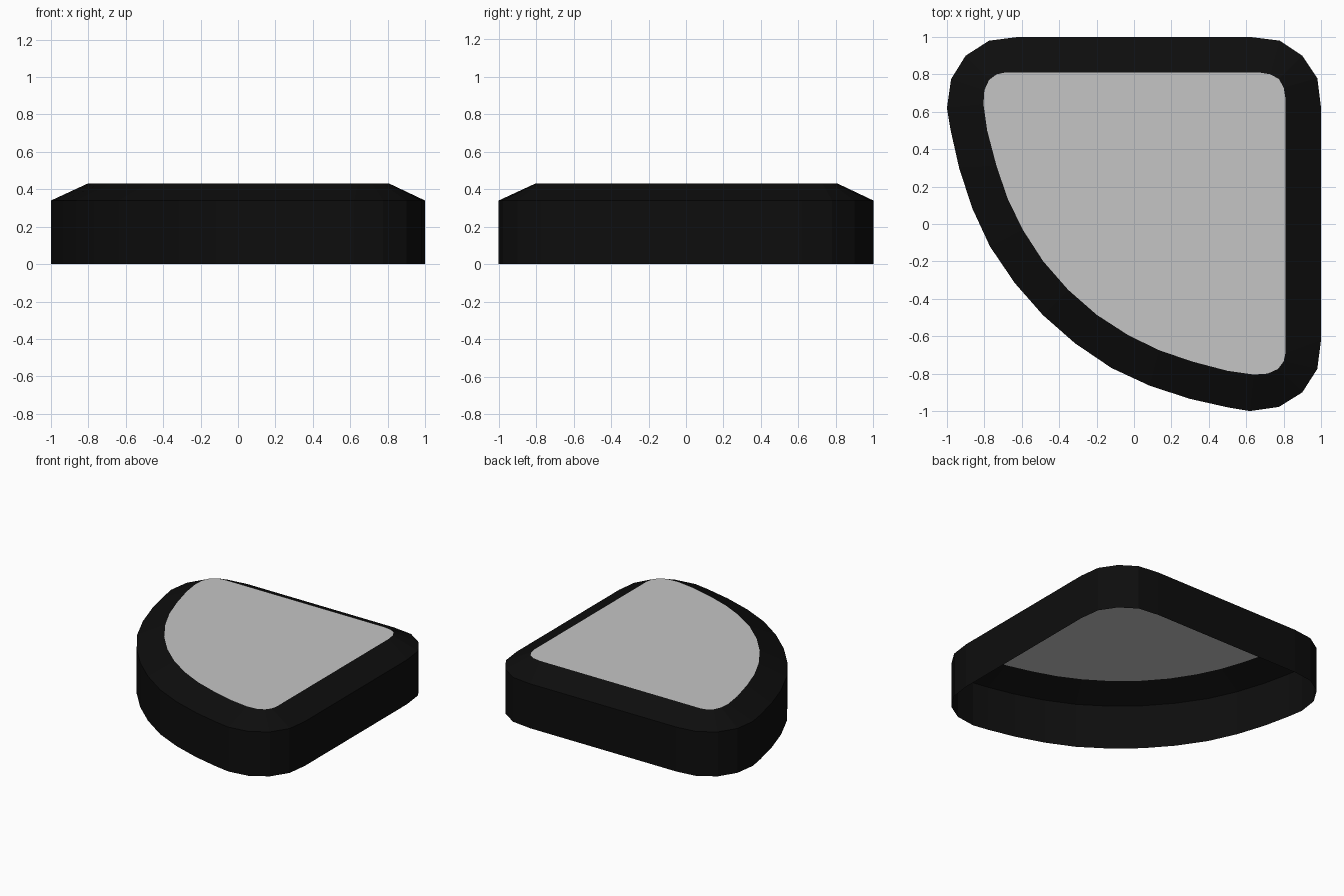
import bpy

if "Cube" in bpy.data.objects:
    bpy.data.objects.remove(bpy.data.objects["Cube"])

# Half outlines, from the square corner round to the middle of the arc
OUTER = [(0.90, 0.90), (0.98, 0.78), (1.0, 0.62), (1.0, -0.62), (0.98, -0.775),
         (0.90, -0.90), (0.775, -0.978), (0.62, -1.0), (0.50, -0.98), (0.30, -0.935),
         (0.085, -0.865), (-0.12, -0.77), (-0.315, -0.638), (-0.487, -0.487)]
INNER = [(0.775, 0.775), (0.80, 0.73), (0.81, 0.67), (0.81, -0.69), (0.80, -0.735),
         (0.77, -0.775), (0.715, -0.80), (0.64, -0.805), (0.50, -0.785), (0.31, -0.735),
         (0.135, -0.675), (-0.03, -0.595), (-0.20, -0.485), (-0.352, -0.352)]


def ring(half, z):
    """Mirror a half outline across the diagonal; counter-clockwise loop."""
    loop = half + [(y, x) for x, y in half[-2:0:-1]]
    return [(x, y, z) for x, y in reversed(loop)]


def material(name, rgb):
    mat = bpy.data.materials.new(name)
    mat.diffuse_color = (*rgb, 1.0)
    mat.use_nodes = True
    mat.node_tree.nodes["Principled BSDF"].inputs["Base Color"].default_value = mat.diffuse_color
    return mat


def add_part(name, verts, faces, mat):
    mesh = bpy.data.meshes.new(name)
    mesh.from_pydata(verts, [], faces)
    mesh.materials.append(mat)
    mesh.update()
    obj = bpy.data.objects.new(name, mesh)
    bpy.context.collection.objects.link(obj)
    return obj


black = material("black", (0.004, 0.004, 0.004))
grey = material("light grey", (0.56, 0.56, 0.56))

# Housing: thin upright wall and sloping rim, open underneath
rings = [ring(OUTER, 0.0), ring(OUTER, 0.34), ring(INNER, 0.43)]
n = len(rings[0])
faces = [(r * n + i, r * n + (i + 1) % n, (r + 1) * n + (i + 1) % n, (r + 1) * n + i)
         for r in range(2) for i in range(n)]
add_part("housing", [v for r in rings for v in r], faces, black)

# Flat panel filling the rim
add_part("top_panel", rings[2], [tuple(range(n))], grey)
